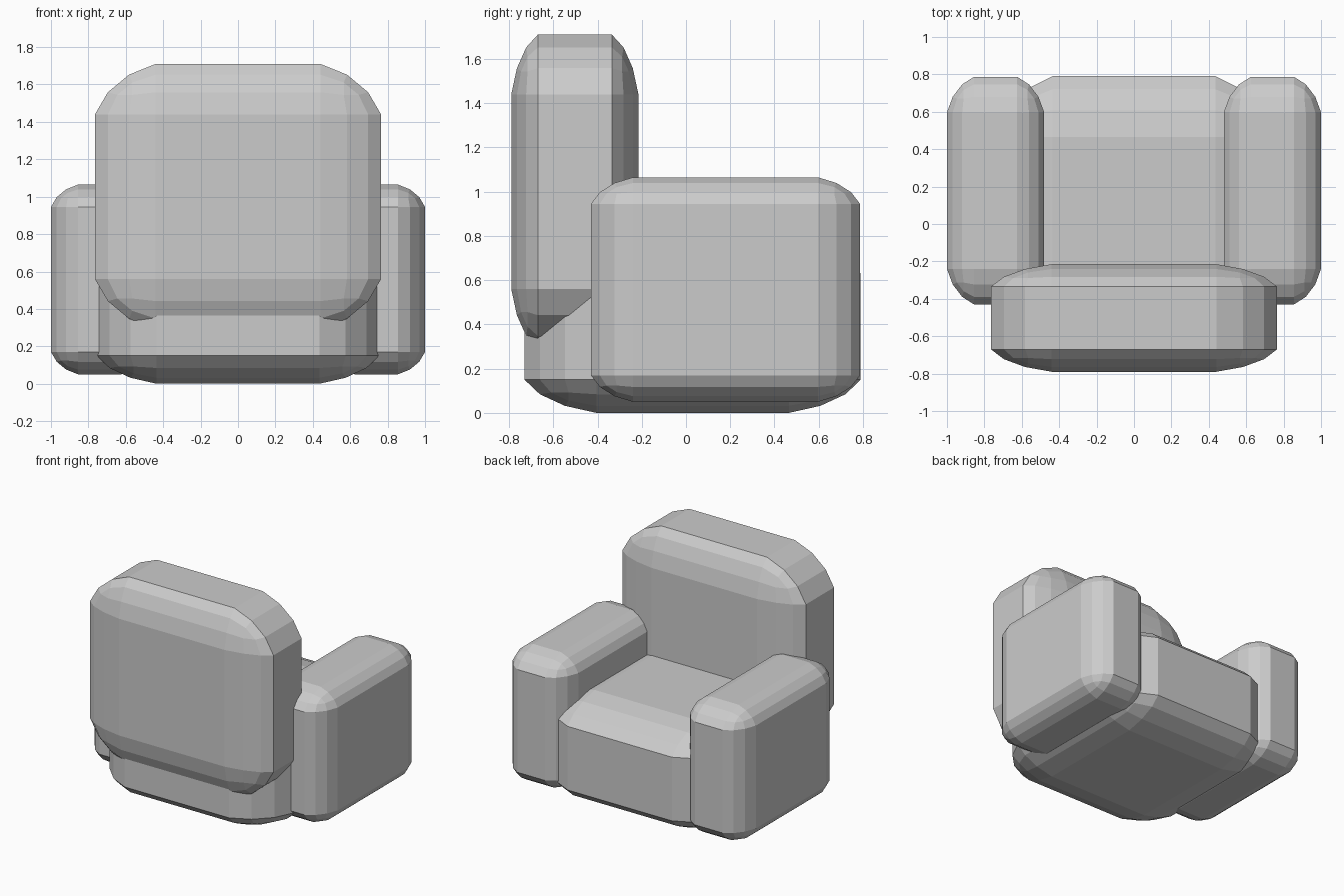
import bpy
import bmesh
from math import copysign

if "Cube" in bpy.data.objects:
    bpy.data.objects.remove(bpy.data.objects["Cube"])


def cushion(name, lo, hi, round_xyz):
    """Box from lo to hi, rounded in 3 flat steps by a different amount per axis."""
    bm = bmesh.new()
    bmesh.ops.create_cube(bm, size=2)
    bmesh.ops.bevel(bm, geom=bm.edges[:], offset=0.5, offset_type='OFFSET',
                    segments=3, profile=0.39, affect='EDGES')
    for v in bm.verts:
        for i in range(3):
            half, mid = (hi[i] - lo[i]) / 2, (hi[i] + lo[i]) / 2
            # stretch only the flat middle and keep the requested rounding depth
            a, r = abs(v.co[i]), round_xyz[i]
            if a <= 0.5:
                d = a / 0.5 * (half - r)
            else:
                d = half - r + (a - 0.5) / 0.5 * r
            v.co[i] = mid + copysign(d, v.co[i])
    bmesh.ops.recalc_face_normals(bm, faces=bm.faces[:])
    mesh = bpy.data.meshes.new(name)
    bm.to_mesh(mesh)
    bm.free()
    obj = bpy.data.objects.new(name, mesh)
    bpy.context.collection.objects.link(obj)
    return obj


# Seat block, standing on the ground
cushion("seat", (-0.755, -0.73, 0.0), (0.755, 0.79, 0.78), (0.32, 0.325, 0.15))

# Tall back rest at -y
cushion("backrest", (-0.765, -0.79, 0.29), (0.765, -0.215, 1.71), (0.325, 0.12, 0.27))

# Pair of arm rests
for side, x0, x1 in (("left", -1.0, -0.48), ("right", 0.48, 1.0)):
    cushion(side + "_armrest", (x0, -0.43, 0.05), (x1, 0.787, 1.065), (0.145, 0.19, 0.12))
